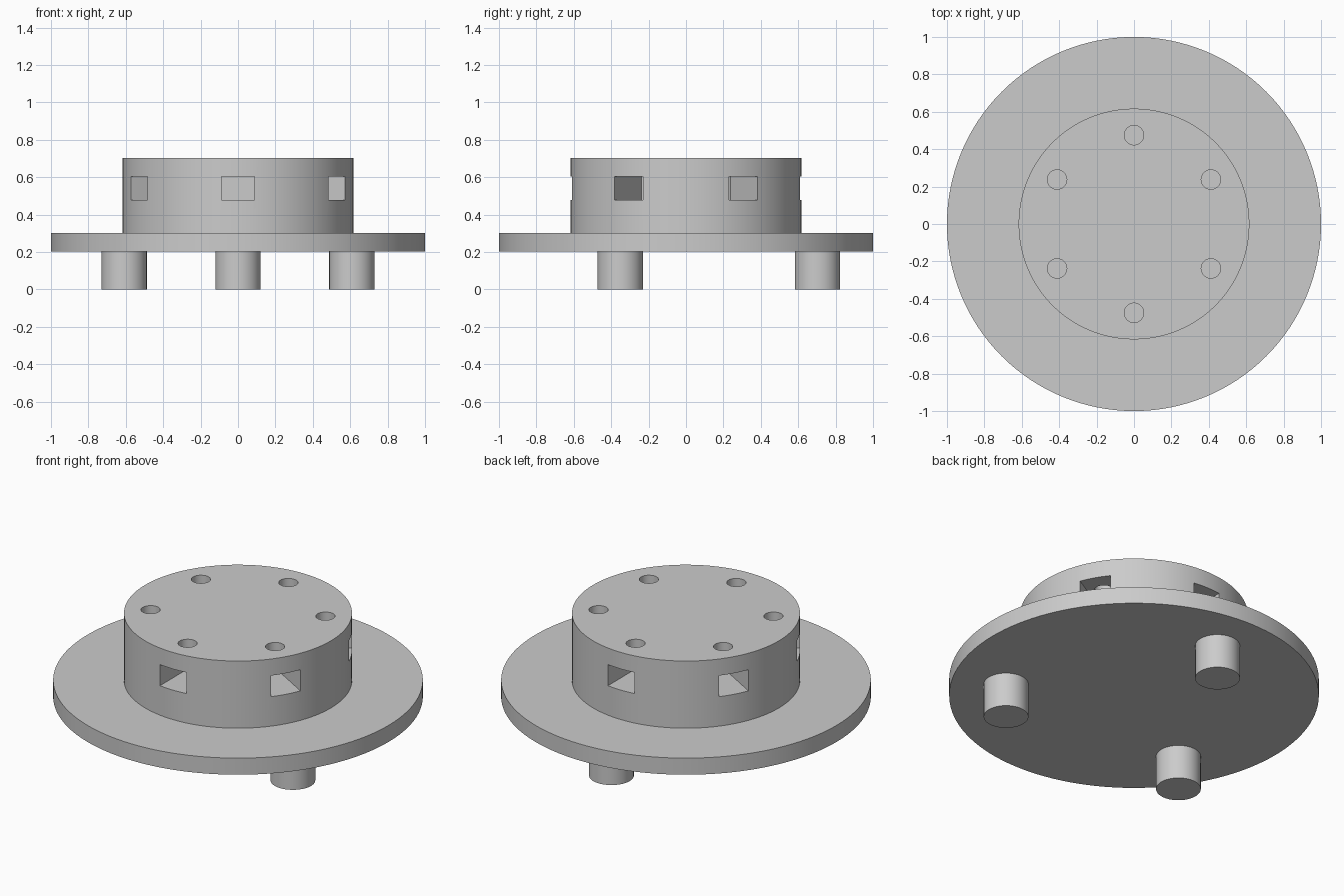
import bpy
import bmesh
import math
from mathutils import Matrix, Vector

cube = bpy.data.objects.get("Cube")
if cube:
    bpy.data.objects.remove(cube, do_unlink=True)

grey = bpy.data.materials.new("light grey")
grey.use_nodes = True
grey.diffuse_color = (0.6, 0.6, 0.6, 1)
grey.node_tree.nodes["Principled BSDF"].inputs["Base Color"].default_value = (0.6, 0.6, 0.6, 1)

PLATE_BOTTOM, PLATE_TOP, DRUM_TOP = 0.203, 0.302, 0.703
DRUM_RADIUS = 0.617


def add_cylinder(bm, radius, z0, z1, x=0, y=0, segments=96):
    place = Matrix.Translation((x, y, (z0 + z1) / 2))
    bmesh.ops.create_cone(bm, cap_ends=True, segments=segments, radius1=radius,
                          radius2=radius, depth=z1 - z0, matrix=place)


def make_object(name, bm):
    mesh = bpy.data.meshes.new(name)
    bm.to_mesh(mesh)
    bm.free()
    mesh.materials.append(grey)
    obj = bpy.data.objects.new(name, mesh)
    bpy.context.collection.objects.link(obj)
    return obj


def select_only(obj):
    bpy.ops.object.select_all(action='DESELECT')
    obj.select_set(True)
    bpy.context.view_layer.objects.active = obj


def smooth(obj):
    select_only(obj)
    bpy.ops.object.shade_smooth_by_angle(angle=math.radians(30))


def cut(obj, cutter):
    cutter.hide_render = True
    mod = obj.modifiers.new("cut", 'BOOLEAN')
    mod.operation = 'DIFFERENCE'
    mod.solver = 'EXACT'
    mod.object = cutter
    select_only(obj)
    bpy.ops.object.modifier_apply(modifier=mod.name)
    bpy.data.objects.remove(cutter, do_unlink=True)


# Wide round base plate
bm = bmesh.new()
add_cylinder(bm, 1, PLATE_BOTTOM, PLATE_TOP, segments=128)
smooth(make_object("base_plate", bm))

# Three round feet
for i, name in enumerate(("back_foot", "right_foot", "left_foot")):
    angle = math.radians(90 + 120 * i)
    bm = bmesh.new()
    add_cylinder(bm, 0.121, 0, PLATE_BOTTOM, 0.703 * math.cos(angle),
                 0.703 * math.sin(angle), 64)
    smooth(make_object(name, bm))

# Raised drum
bm = bmesh.new()
add_cylinder(bm, DRUM_RADIUS, PLATE_TOP, DRUM_TOP)
drum = make_object("drum", bm)

# Six deep side slots, each with a screw hole down from the top
slots, holes = bmesh.new(), bmesh.new()
inner, outer = 0.325, 0.75
for i in range(6):
    angle = math.radians(30 + 60 * i)
    place = (Matrix.Rotation(angle, 4, 'Z')
             @ Matrix.Translation(((inner + outer) / 2, 0, 0.541))
             @ Matrix.Diagonal(Vector((outer - inner, 0.176, 0.126, 1))))
    bmesh.ops.create_cube(slots, size=1, matrix=place)
    add_cylinder(holes, 0.052, 0.55, 0.8, 0.475 * math.cos(angle),
                 0.475 * math.sin(angle), 48)
cut(drum, make_object("slot_cutter", slots))
cut(drum, make_object("hole_cutter", holes))
smooth(drum)
